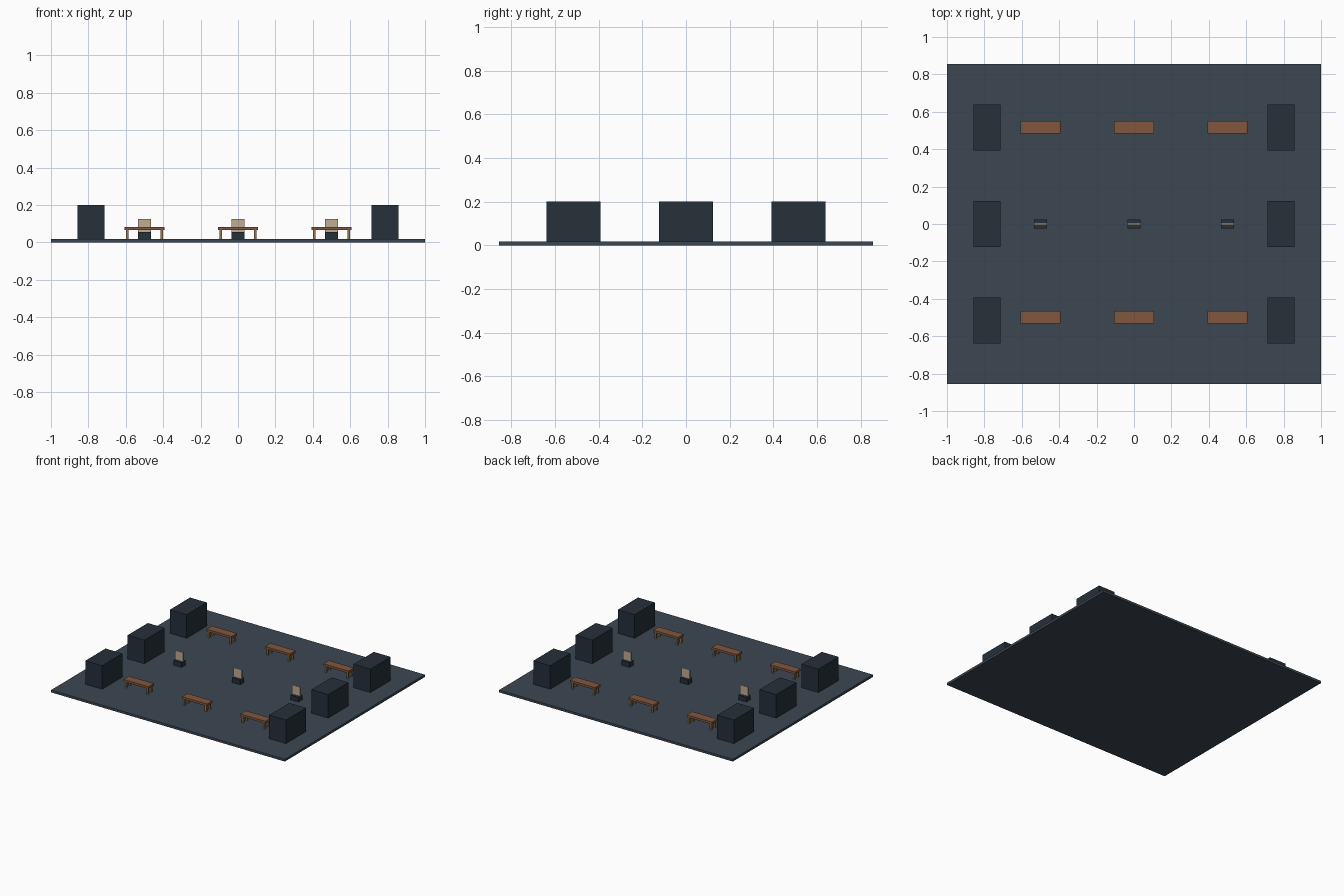
import bpy, bmesh
from mathutils import Matrix

if "Cube" in bpy.data.objects:
    bpy.data.objects.remove(bpy.data.objects["Cube"])


def material(name, rgb):
    m = bpy.data.materials.new(name)
    m.diffuse_color = [(c / 255) ** 2.2 for c in rgb] + [1]
    m.use_nodes = True
    m.node_tree.nodes["Principled BSDF"].inputs["Base Color"].default_value = m.diffuse_color
    return m


SLATE = material("slate_floor", (63, 73, 83))
DARK = material("dark_block", (42, 51, 60))
WOOD = material("wood", (128, 88, 64))
LEGWOOD = material("leg_wood", (150, 120, 78))
TAN = material("tan_panel", (190, 172, 145))


def boxes(name, mat, specs, location=(0, 0, 0)):
    """One object made of boxes, each given as (centre x, centre y, size x, size y, z0, z1)."""
    bm = bmesh.new()
    for x, y, sx, sy, z0, z1 in specs:
        bmesh.ops.create_cube(bm, size=1, matrix=Matrix.Translation((x, y, (z0 + z1) / 2))
                              @ Matrix.Diagonal((sx, sy, z1 - z0, 1)))
    mesh = bpy.data.meshes.new(name)
    bm.to_mesh(mesh)
    bm.free()
    mesh.materials.append(mat)
    obj = bpy.data.objects.new(name, mesh)
    obj.location = location
    bpy.context.collection.objects.link(obj)
    return obj


FLOOR = 0.018

# Floor slab
boxes("floor", SLATE, [(0, 0, 2, 1.712, 0, FLOOR)])

# Large blocks along both sides
for side, x in (("left", -0.786), ("right", 0.786)):
    for i, y in enumerate((-0.516, 0, 0.516)):
        boxes(f"{side}_block_{i + 1}", DARK, [(0, 0, 0.144, 0.247, FLOOR, 0.2)], (x, y, 0))

for i, x in enumerate((-0.5, 0, 0.5)):
    # Benches: seat plank on four square legs
    for row, y in (("front", -0.499), ("back", 0.517)):
        boxes(f"{row}_bench_seat_{i + 1}", WOOD, [(0, 0, 0.214, 0.067, 0.065, 0.082)], (x, y, 0))
        boxes(f"{row}_bench_legs_{i + 1}", LEGWOOD,
              [(sx * 0.092, sy * 0.023, 0.013, 0.013, FLOOR, 0.065)
               for sx in (-1, 1) for sy in (-1, 1)], (x, y, 0))
    # Plinths with upright panels in the middle row
    boxes(f"plinth_{i + 1}", DARK, [(0, 0, 0.07, 0.05, FLOOR, 0.054)], (x, 0, 0))
    boxes(f"panel_{i + 1}", TAN, [(0, 0, 0.068, 0.01, 0.054, 0.125)], (x, 0, 0))
